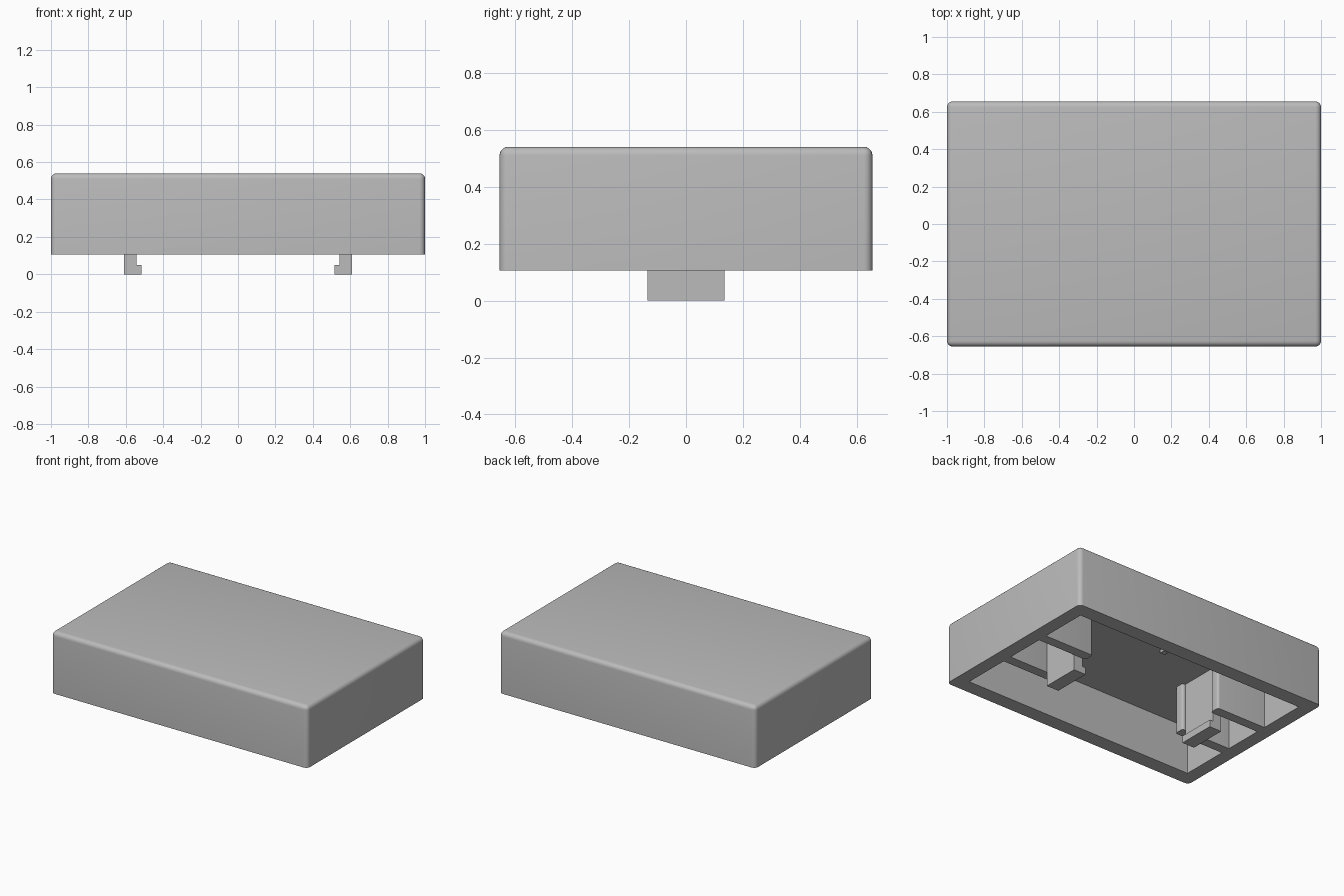
import bpy, bmesh
from mathutils import Vector

default = bpy.data.objects.get("Cube")
if default:
    bpy.data.objects.remove(default, do_unlink=True)

grey = bpy.data.materials.new("plain grey")
grey.use_nodes = True
COLOUR = (0.5, 0.5, 0.5, 1)
grey.diffuse_color = COLOUR
grey.node_tree.nodes["Principled BSDF"].inputs["Base Color"].default_value = COLOUR

BASE, TOP, CEILING = 0.105, 0.54, 0.44
INNER_X, INNER_Y = 0.905, 0.55


def finish(name, bm):
    bmesh.ops.recalc_face_normals(bm, faces=bm.faces)
    mesh = bpy.data.meshes.new(name)
    bm.to_mesh(mesh)
    bm.free()
    mesh.materials.append(grey)
    obj = bpy.data.objects.new(name, mesh)
    bpy.context.collection.objects.link(obj)
    return obj


def box(name, low, high, radius=0, pick=None):
    """Box between two corners; edges chosen by pick(mid, direction) are rounded."""
    low, high = Vector(low), Vector(high)
    bm = bmesh.new()
    bmesh.ops.create_cube(bm, size=1)
    for v in bm.verts:
        v.co = (low + high) / 2 + v.co * (high - low)
    if pick:
        edges = [e for e in bm.edges
                 if pick((e.verts[0].co + e.verts[1].co) / 2, e.verts[0].co - e.verts[1].co)]
        bmesh.ops.bevel(bm, geom=edges, offset=radius, segments=5, profile=0.5, affect='EDGES')
    return finish(name, bm)


def smooth(obj):
    bpy.ops.object.select_all(action='DESELECT')
    obj.select_set(True)
    bpy.context.view_layer.objects.active = obj
    bpy.ops.object.shade_smooth_by_angle(angle=0.6)


# Hollow cover: rounded sides and top, open underneath
cover = box("cover", (-1, -0.655, BASE), (1, 0.655, TOP), 0.03,
            lambda mid, d: mid.z > BASE + 0.01)
cutter = box("cavity_cutter", (-INNER_X, -INNER_Y, 0), (INNER_X, INNER_Y, CEILING))
cutter.hide_render = True
bpy.context.view_layer.objects.active = cover
hollow = cover.modifiers.new("hollow", 'BOOLEAN')
hollow.operation, hollow.object, hollow.solver = 'DIFFERENCE', cutter, 'EXACT'
bpy.ops.object.modifier_apply(modifier=hollow.name)
bpy.data.objects.remove(cutter, do_unlink=True)
smooth(cover)

# Ribs and hooked clips at both ends
for sx, side in ((1, "left"), (-1, "right")):
    for sy, end in ((1, "back"), (-1, "front")):
        xs = sorted((sx * 0.52, sx * (INNER_X + 0.01)))
        ys = sorted((sy * 0.14, sy * 0.21))
        rib = box(f"{side}_{end}_rib", (xs[0], ys[0], BASE), (xs[1], ys[1], CEILING + 0.01),
                  0.015, lambda mid, d: abs(d.z) > 0.1 and abs(mid.x) < 0.6)
        smooth(rib)

    # L-shaped clip profile, extruded across the depth
    profile = [(0.61, 0), (0.515, 0), (0.515, 0.05), (0.542, 0.05),
               (0.542, CEILING + 0.01), (0.61, CEILING + 0.01)]
    bm = bmesh.new()
    face = bm.faces.new([bm.verts.new((sx * x, -0.135, z)) for x, z in profile])
    made = bmesh.ops.extrude_face_region(bm, geom=[face])["geom"]
    bmesh.ops.translate(bm, vec=(0, 0.27, 0),
                        verts=[g for g in made if isinstance(g, bmesh.types.BMVert)])
    finish(f"{side}_clip", bm)

# Small nub under the ceiling
box("ceiling_nub", (-0.18, 0.09, CEILING - 0.02), (-0.14, 0.13, CEILING + 0.01))
